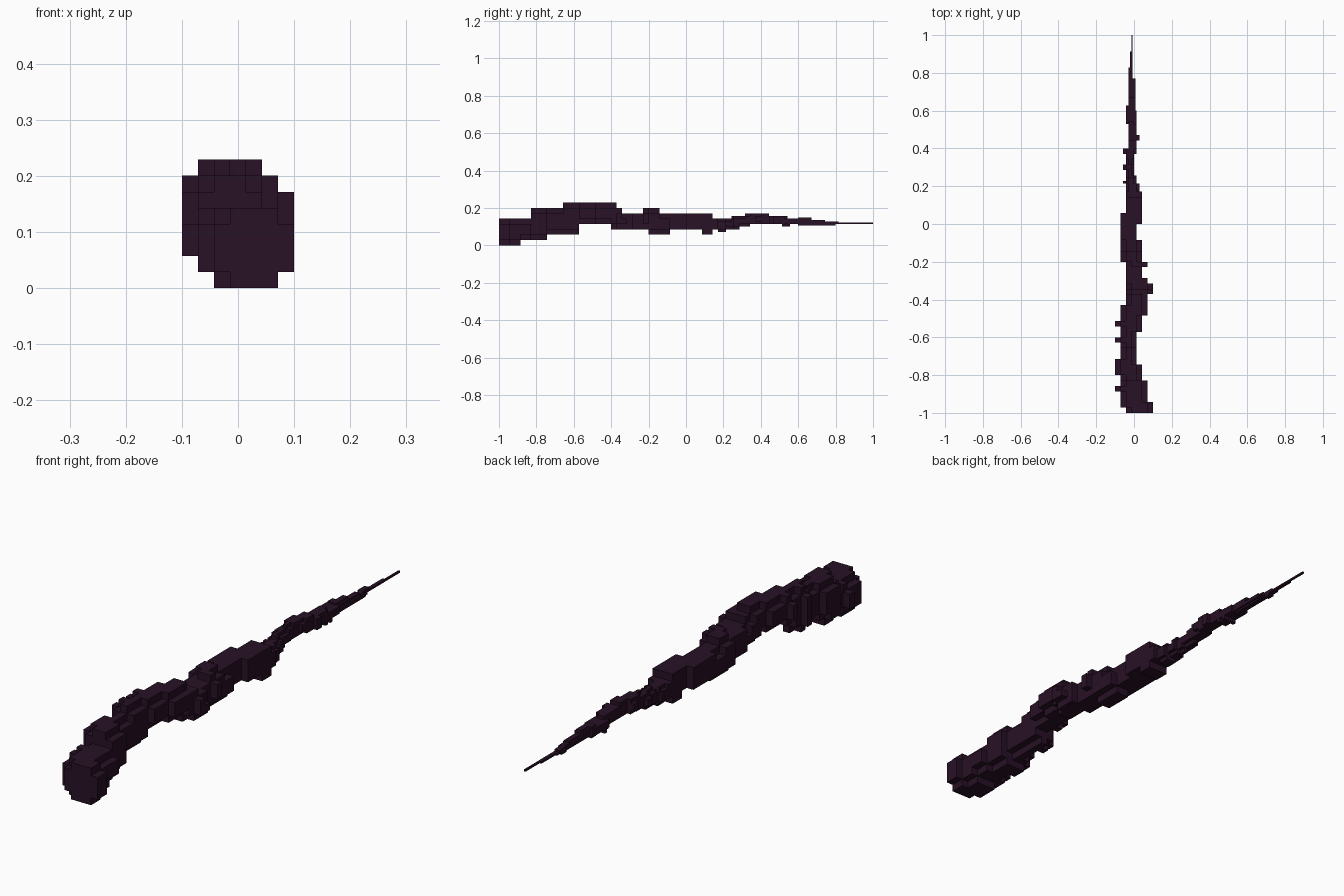
import bpy
import bmesh
from mathutils import Vector

cube = bpy.data.objects.get("Cube")
if cube:
    bpy.data.objects.remove(cube, do_unlink=True)

# One unit is the edge of the largest block; the whole length is 70 blocks
UNIT = 1 / 35
LENGTH = 70

# Stepped outlines: (end of step along the length, edge position), in blocks
TOP = [(6, 5), (12, 7), (22, 8), (23, 7), (27, 6), (30, 7), (40, 6), (43.5, 5),
       (46, 5.5), (50.5, 6), (54, 5.5), (58.5, 5.25), (61, 4.75), (63.5, 4.5),
       (70, 4.25)]
BOTTOM = [(4, 0), (9, 1), (15, 2), (21, 4), (28, 3), (32, 2), (38, 3), (40, 2),
          (41, 3), (42.5, 2.5), (45, 3), (47, 3.5), (53, 4), (54.5, 3.5),
          (56, 4), (63, 3.75), (70, 4)]
LOW_X = [(1, -1.5), (4, -2.5), (5, -3.5), (7, -2.5), (10, -3.5), (13, -2.5),
         (14, -3.5), (16, -2.5), (17, -3.5), (20, -2.5), (28, -1.5), (37, -2.5),
         (42.5, -1.5), (43, -2), (45, -1.5), (46, -2), (48, -1.5), (49, -2),
         (53.5, -1), (57, -1.5), (64, -1), (67, -.75), (70, -.5)]
HIGH_X = [(2, 3.5), (6, 2.5), (9, 1.5), (15, .5), (18, 1.5), (22, 2.5), (24, 3.5),
          (25, 2.5), (27, 1.5), (28, 2.5), (32, 1.5), (35, .5), (41, 1.5),
          (42.5, 1), (44, .5), (48, 0), (50.5, .5), (51.5, 1), (56, .5),
          (62, .25), (70, -.25)]

wood = bpy.data.materials.new("dark plum wood")
wood.use_nodes = True
colour = (0.021, 0.0055, 0.019, 1)
wood.diffuse_color = colour
wood.node_tree.nodes["Principled BSDF"].inputs["Base Color"].default_value = colour


def step_value(outline, position):
    """Edge position of a stepped outline at a place along the length."""
    return next(value for end, value in outline if position < end)


def filled_cells(start, end, size, offset):
    """Cells inside a rounded cross-section, slab by slab."""
    cells = set()
    for j in range(round((end - start) / size)):
        y = start + (j + .5) * size
        x0 = round((step_value(LOW_X, y) - offset) / size)
        x1 = round((step_value(HIGH_X, y) - offset) / size)
        z0 = round(step_value(BOTTOM, y) / size)
        z1 = round(step_value(TOP, y) / size)
        for i in range(x0, x1):
            for k in range(z0, z1):
                across = (2 * i + 1 - x0 - x1) / (x1 - x0)
                upright = (2 * k + 1 - z0 - z1) / (z1 - z0)
                if across ** 2 + upright ** 2 < 1.05:
                    cells.add((i, j, k))
    return cells


def blocky_part(name, start, end, size, offset):
    """Build one part from equal blocks, keeping only the outer faces."""
    cells = filled_cells(start, end, size, offset)
    origin = Vector((offset, start - LENGTH / 2, 0))
    bm = bmesh.new()
    corners = {}

    def corner(point):
        key = tuple(point)
        if key not in corners:
            place = Vector(key) * size + origin
            corners[key] = bm.verts.new(place * UNIT)
        return corners[key]

    for cell in cells:
        for axis in range(3):
            u, v = (axis + 1) % 3, (axis + 2) % 3
            for side in (0, 1):
                neighbour = list(cell)
                neighbour[axis] += 2 * side - 1
                if tuple(neighbour) in cells:
                    continue
                loop = []
                for du, dv in ((0, 0), (1, 0), (1, 1), (0, 1)):
                    point = list(cell)
                    point[axis] += side
                    point[u] += du
                    point[v] += dv
                    loop.append(corner(point))
                bm.faces.new(loop if side else loop[::-1])

    # Join neighbouring squares into large flat faces
    bmesh.ops.dissolve_limit(bm, angle_limit=0.01, verts=bm.verts, edges=bm.edges)
    mesh = bpy.data.meshes.new(name)
    bm.to_mesh(mesh)
    bm.free()
    mesh.materials.append(wood)
    part = bpy.data.objects.new(name, mesh)
    bpy.context.collection.objects.link(part)


# Coarse grip, finer shaft and finest tip
blocky_part("grip", 0, 41, 1, .5)
blocky_part("shaft", 41, 56, .5, 0)
blocky_part("tip", 56, 70, .25, 0)
